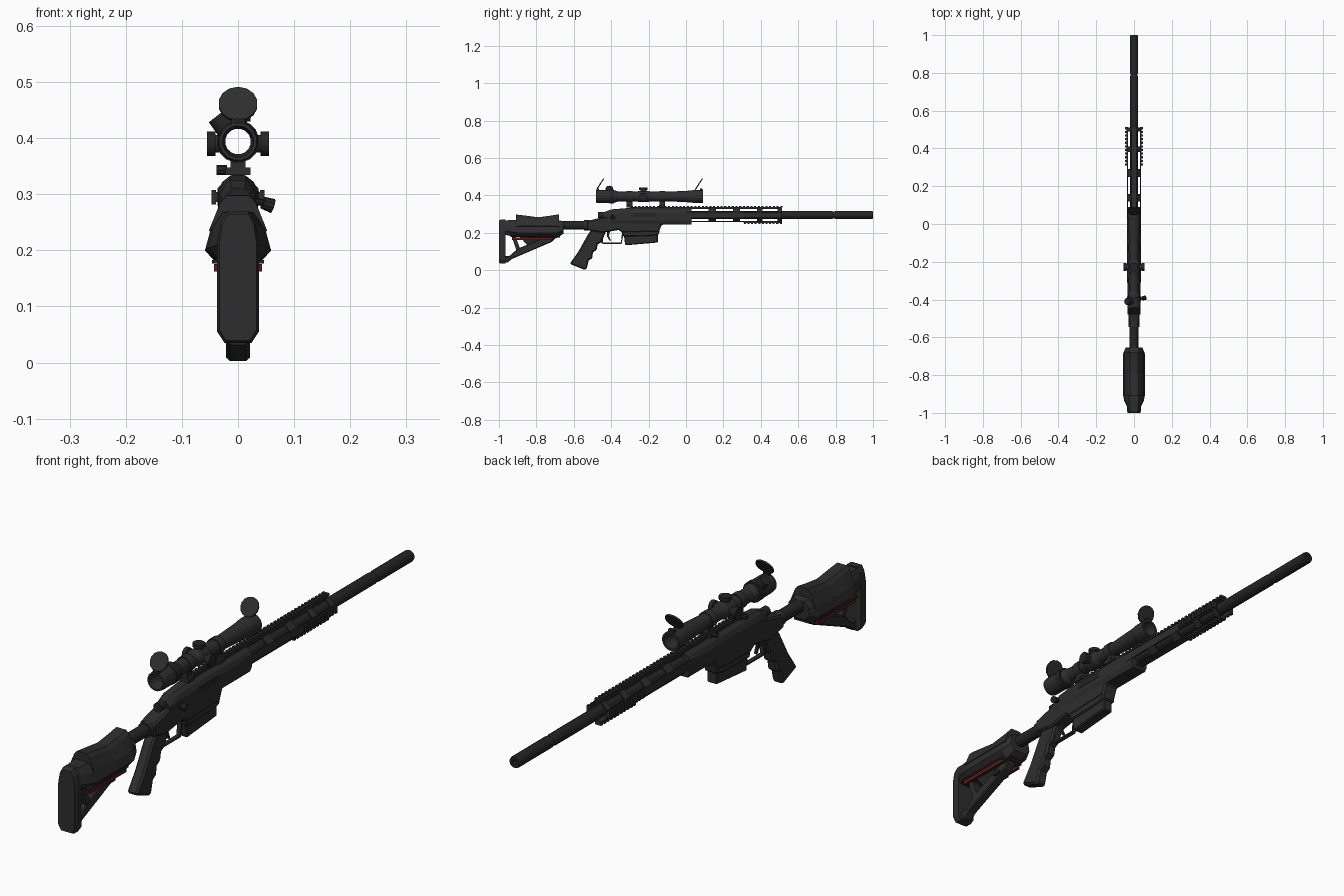
import bpy, bmesh, math
from mathutils import Matrix, Vector

if "Cube" in bpy.data.objects:
    bpy.data.objects.remove(bpy.data.objects["Cube"])


def mat(name, r, g, b):
    m = bpy.data.materials.new(name)
    m.diffuse_color = (r, g, b, 1)
    m.use_nodes = True
    m.node_tree.nodes["Principled BSDF"].inputs["Base Color"].default_value = m.diffuse_color
    return m


BODY = mat("dark_grey", 0.027, 0.027, 0.027)
BLACK = mat("near_black", 0.018, 0.018, 0.018)
RED = mat("dark_red", 0.10, 0.012, 0.010)


def finish(bm, name, m, smooth=False):
    bmesh.ops.recalc_face_normals(bm, faces=bm.faces)
    me = bpy.data.meshes.new(name)
    bm.to_mesh(me)
    bm.free()
    me.materials.append(m)
    ob = bpy.data.objects.new(name, me)
    bpy.context.collection.objects.link(ob)
    if smooth:
        bpy.context.view_layer.objects.active = ob
        ob.select_set(True)
        bpy.ops.object.shade_smooth_by_angle(angle=math.radians(35))
        ob.select_set(False)
    return ob


def loft(name, sections, m, caps=True, closed=False):
    """Skin a list of equal-length point rings."""
    bm = bmesh.new()
    rings = [[bm.verts.new(p) for p in s] for s in sections]
    n = len(rings[0])
    pairs = list(zip(rings, rings[1:]))
    if closed:
        pairs.append((rings[-1], rings[0]))
    for a, b in pairs:
        for i in range(n):
            j = (i + 1) % n
            bm.faces.new((a[i], a[j], b[j], b[i]))
    if caps and not closed:
        bm.faces.new(rings[0])
        bm.faces.new(rings[-1])
    return finish(bm, name, m)


def half(y, pts):
    """Ring in the xz plane from its right half."""
    return [(x, y, z) for x, z in pts] + [(-x, y, z) for x, z in reversed(pts)]


def slab(name, pts, hw, m, bevel=0.0):
    """Side profile (y, z) given thickness across x."""
    ob = loft(name, [[(s * hw, y, z) for y, z in pts] for s in (-1, 1)], m)
    if bevel:
        b = ob.modifiers.new("bevel", 'BEVEL')
        b.width, b.segments, b.limit_method = bevel, 1, 'ANGLE'
        b.angle_limit = math.radians(50)
    return ob


def boxes(name, items, m):
    """Boxes as (centre, size)."""
    bm = bmesh.new()
    for c, s in items:
        bmesh.ops.create_cube(bm, size=1, matrix=Matrix.Translation(c) @ Matrix.Diagonal((*s, 1)))
    return finish(bm, name, m)


def rod(name, a, b, r, m, r2=None, n=12):
    a, b = Vector(a), Vector(b)
    bm = bmesh.new()
    rot = (b - a).to_track_quat('Z', 'Y').to_matrix().to_4x4()
    bmesh.ops.create_cone(bm, cap_ends=True, segments=n, radius1=r, radius2=r if r2 is None else r2,
                          depth=(b - a).length, matrix=Matrix.Translation((a + b) / 2) @ rot)
    return finish(bm, name, m, True)


def tube(name, prof, z, m, n=16):
    """Closed (y, r) profile turned about the long axis."""
    return loft(name, [[(r * math.cos(t), y, z + r * math.sin(t))
                for t in [2 * math.pi * (k + .5) / n for k in range(n)]] for y, r in prof], m, closed=True)


# Barrel with a bore
AX = 0.295
tube("barrel", [(-0.02, .022), (0.78, .022), (0.785, .020), (0.795, .020), (0.80, .022), (0.995, .022),
                (1, .020), (1, .009), (0.9, .009), (0.9, .001), (-0.02, .001)], AX, BLACK, 12)

# Slotted octagonal handguard: open diagonal faces in the slot bays
bm = bmesh.new()
ys = [0.0, .03, .12, .16, .25, .29, .38, .41, .49, .512]
R = 0.040
rings = [[bm.verts.new((R * math.cos(t), y, AX + R * math.sin(t)))
          for t in [math.pi / 8 + k * math.pi / 4 for k in range(8)]] for y in ys]
for s in range(len(ys) - 1):
    for k in range(8):
        if s % 2 == 1 and k % 2 == 0:
            continue
        j = (k + 1) % 8
        bm.faces.new((rings[s][k], rings[s][j], rings[s + 1][j], rings[s + 1][k]))
guard = finish(bm, "handguard", BODY)
sol = guard.modifiers.new("wall", 'SOLIDIFY')
sol.thickness, sol.offset = 0.005, -1

# Toothed rails: top, both sides, underside
top = [((0, .105, .333), (.024, .81, .010))]
top += [((0, -.29 + i * .02, .340), (.026, .011, .009)) for i in range(41)]
boxes("top_rail", top, BODY)
for nm, sx in (("right", 1), ("left", -1)):
    side = [((sx * .037, .41, AX), (.008, .205, .018))]
    side += [((sx * .043, .315 + i * .0192, AX), (.008, .011, .026)) for i in range(11)]
    boxes(nm + "_rail", side, BODY)
low = [((0, .41, .257), (.020, .205, .008))]
low += [((0, .315 + i * .0192, .251), (.026, .011, .008)) for i in range(11)]
boxes("bottom_rail", low, BODY)

# Receiver and chassis
oct_top = [(.014, .333), (.028, .322), (.036, .305), (.036, .265), (.028, .245)]
loft("receiver", [half(-.44, [(.012, .310), (.02, .300), (.026, .29), (.026, .255), (.02, .235)]),
                  half(-.40, [(.014, .325), (.024, .315), (.031, .30), (.033, .262), (.028, .24)]),
                  half(-.30, oct_top), half(.03, oct_top)], BODY)
slab("chassis", [(-.53, .215), (-.53, .262), (-.44, .285), (-.30, .29), (-.02, .29), (-.02, .243), (-.13, .243),
                 (-.145, .205), (-.34, .200), (-.36, .215), (-.45, .20)], .030, BODY, .006)
rod("bolt_body", (0, -.47, .295), (0, -.40, .295), .017, BLACK)
rod("bolt_arm", (.02, -.40, .29), (.052, -.392, .283), .006, BLACK, n=8)
rod("bolt_knob", (.044, -.394, .285), (.062, -.39, .279), .011, BLACK, .013, n=10)
boxes("ejection_port", [((.0355, -.22, .295), (.004, .12, .022))], BLACK)

# Magazine
slab("magazine", [(-.335, .21), (-.15, .21), (-.15, .148), (-.325, .133)], .021, BODY, .004)
slab("magazine_well", [(-.345, .22), (-.14, .22), (-.145, .19), (-.20, .183), (-.335, .180)], .027, BODY, .004)

# Trigger and guard
boxes("trigger_guard", [((0, -.395, .144), (.016, .10, .006)), ((0, -.447, .17), (.016, .008, .055))], BODY)
slab("guard_front", [(-.348, .141), (-.343, .147), (-.332, .205), (-.342, .205)], .008, BODY)
slab("trigger", [(-.420, .21), (-.405, .21), (-.412, .185), (-.402, .160), (-.408, .157), (-.424, .183)], .005, BLACK)

# Pistol grip with finger grooves
slab("pistol_grip", [(-.50, .225), (-.42, .225), (-.437, .185), (-.452, .150), (-.472, .138), (-.478, .108),
                     (-.497, .096), (-.502, .064), (-.520, .052), (-.530, .012), (-.538, .0), (-.622, .034),
                     (-.575, .10), (-.525, .19)], .021, BODY, .007)

# Stock tube
rod("stock_tube", (0, -.70, .240), (0, -.52, .240), .023, BLACK)
rod("tube_collar", (0, -.545, .240), (0, -.515, .240), .028, BODY)

# Stock pod and cheek rest
loft("stock_body", [half(-.97, [(.022, .266), (.032, .245), (.036, .21), (.026, .19)]),
                    half(-.935, [(.025, .268), (.044, .24), (.052, .205), (.032, .182)]),
                    half(-.90, [(.028, .268), (.048, .24), (.059, .20), (.034, .178)]),
                    half(-.69, [(.028, .268), (.048, .24), (.059, .20), (.034, .172)]),
                    half(-.655, [(.024, .262), (.040, .245), (.045, .215), (.026, .195)])], BODY)
loft("cheek_rest", [half(y, [(.020, t), (.031, t - .012), (.052, .235), (.046, .23)])
                    for y, t in ((-.91, .298), (-.86, .292), (-.79, .283), (-.72, .292), (-.68, .299))], BODY)
boxes("stock_spine", [((0, -.83, .225), (.04, .32, .075))], BODY)

# Butt pad
pad = [(.020, .270), (.031, .250), (.037, .215), (.037, .055), (.024, .035)]
inner = [(x * .9, .15 + (z - .15) * .96) for x, z in pad]
loft("butt_pad", [half(-1, inner), half(-.99, pad), half(-.966, pad)], BODY)

# Open skeleton under the stock
slab("lower_strut", [(-.97, .040), (-.955, .040), (-.93, .060), (-.72, .150), (-.69, .178), (-.75, .178), (-.90, .115),
                     (-.945, .075), (-.97, .075)], .018, BODY, .004)
slab("stock_brace", [(-.935, .19), (-.915, .19), (-.885, .11), (-.905, .10)], .016, BODY)
slab("lower_plate", [(-.89, .18), (-.72, .18), (-.74, .15), (-.85, .135)], .014, BLACK)
boxes("adjust_lever", [((0, -.765, .146), (.05, .03, .012)), ((0, -.70, .185), (.062, .05, .02))], BLACK)

# Red strips on both sides
for nm, sx in (("right", 1), ("left", -1)):
    boxes(nm + "_red_strip", [((sx * .037, -.82, .169), (.012, .22, .014))], RED)
    boxes(nm + "_strip_trim", [((sx * .039, -.82, .180), (.014, .235, .006))], BLACK)

# Hollow scope
SZ = 0.394
tube("scope", [(-.48, .034), (-.465, .036), (-.40, .036), (-.395, .032), (-.375, .032), (-.36, .026), (-.10, .026),
               (.02, .032), (.04, .035), (.09, .035), (.09, .027), (.04, .023), (-.44, .023), (-.48, .028)], SZ, BODY)
tube("zoom_ring", [(-.41, .038), (-.385, .038), (-.385, .03), (-.41, .03)], SZ, BLACK)
tube("turret_collar", [(-.265, .026), (-.25, .031), (-.205, .031), (-.19, .026), (-.19, .024), (-.265, .024)], SZ, BODY)
for nm, d in (("right", (1, 0, 0)), ("left", (-1, 0, 0)), ("top", (0, 0, 1))):
    c, d = Vector((0, -.228, SZ - .004)), Vector(d)
    e = .052 if nm == "top" else .055
    rod(nm + "_turret_neck", c + d * .026, c + d * .042, .016, BODY)
    rod(nm + "_turret", c + d * .040, c + d * e, .022, BLACK)
rod("side_knob", (-.015, -.41, .412), (-.037, -.41, .440), .021, BLACK, .019)

# Scope mounts with clamp screws
for nm, y in (("rear", -.302), ("front", -.128)):
    tube(nm + "_ring", [(y - .015, .030), (y + .015, .030), (y + .015, .024), (y - .015, .024)], SZ, BODY)
    boxes(nm + "_mount", [((0, y, .356), (.026, .03, .030)), ((0, y, .341), (.044, .034, .014))], BODY)
    rod(nm + "_clamp_screw", (-.02, y, .343), (-.038, y, .343), .009, BLACK, n=8)

# Flip-up lens caps leaning towards the middle
for nm, y, s in (("rear", -.478, 1), ("front", .088, -1)):
    lean = Vector((0, s * .038, .060)).normalized()
    nrm = Vector((0, s * lean.z, -lean.y * s * s))
    c = Vector((0, y, .430)) + lean * .036
    rod(nm + "_lens_cap", c - nrm * .003, c + nrm * .003, .035, BODY, n=14)
    boxes(nm + "_cap_hinge", [((0, y + s * .006, .431), (.024, .014, .010))], BLACK)
